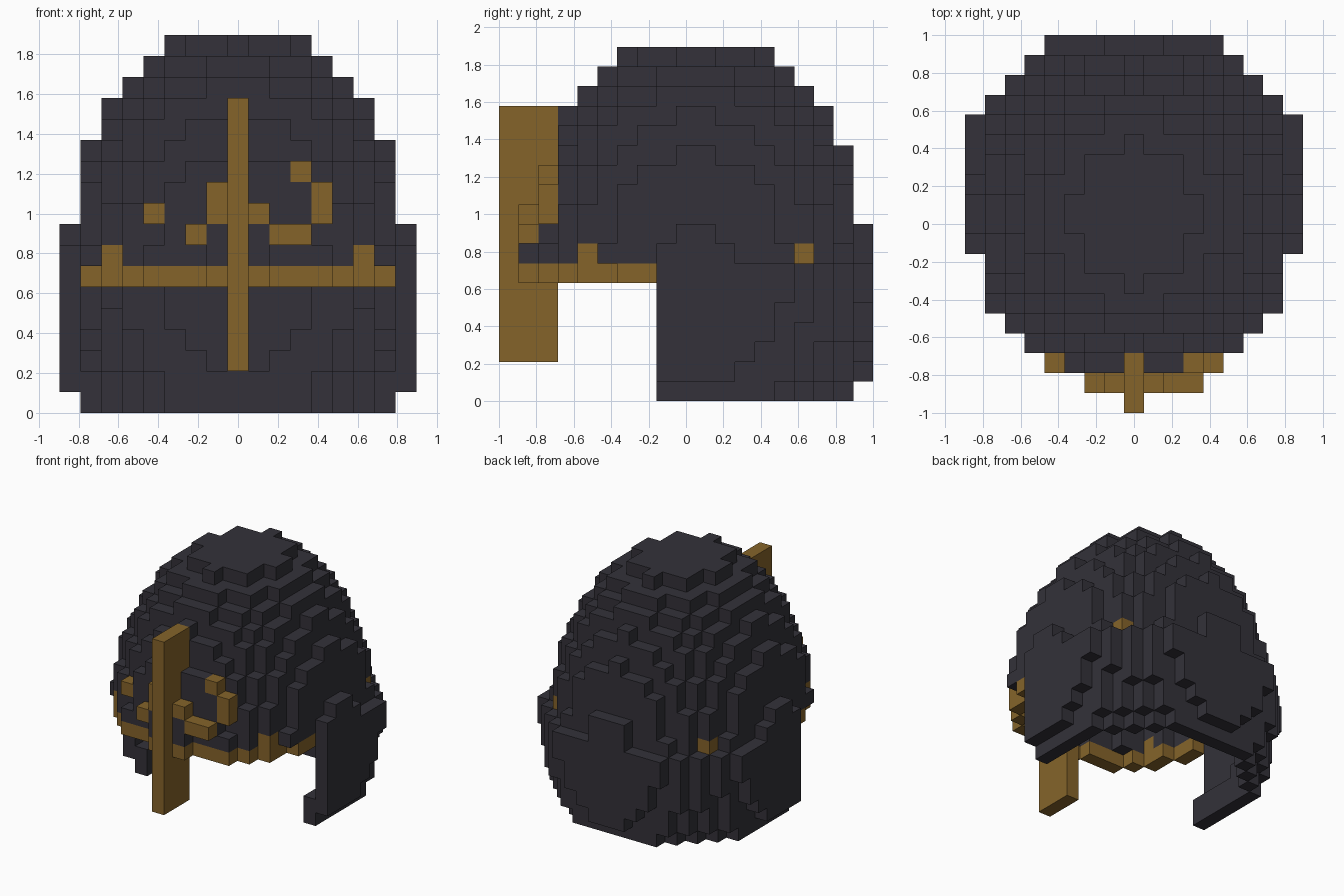
import bpy, bmesh
from mathutils import Vector

if "Cube" in bpy.data.objects:
    bpy.data.objects.remove(bpy.data.objects["Cube"])

V = 2 / 19          # edge of one block
YC = 9.5            # block row on which the dome is centred
CUT = 8             # rows in front of this belong to the open face
BAND = 6            # layer of the brow band
# Squared outline radius, in blocks, of the neck and cheek layers from the floor
NECK = (61, 66.95, 71.5, 75.2, 78, 84, 84)


def material(name, rgb):
    m = bpy.data.materials.new(name)
    m.diffuse_color = (*rgb, 1)
    m.use_nodes = True
    m.node_tree.nodes["Principled BSDF"].inputs["Base Color"].default_value = m.diffuse_color
    return m


steel = material("dark_steel", (0.033, 0.031, 0.041))
bronze = material("bronze", (0.235, 0.127, 0.023))


def radius2(j, k):
    """Squared outline radius, in blocks, of layer k at row j."""
    if k == 12:
        return 50.4
    if k > BAND + 1:
        return 66.4 - 0.4935 * (k - 6.4) ** 2
    if k > BAND:
        return 67.5
    if j < CUT:
        return 66.2
    return NECK[max(k, 0)]        # open underside continues the lowest layer


def solid(i, j, k):
    if k > 17 or abs(i) > 8 or not 1 <= j <= 18:
        return False
    return i * i + 0.886 * (j - YC) ** 2 <= radius2(j, k)


STEPS = [(1, 0, 0), (-1, 0, 0), (0, 1, 0), (0, -1, 0), (0, 0, 1), (0, 0, -1)]
# The wall also thickens where one layer steps in from the next
WALL = STEPS + [(a, b, c) for c in (-1, 1)
                for a, b in ((1, 0), (-1, 0), (0, 1), (0, -1))]


def beside(c, d):
    return (c[0] + d[0], c[1] + d[1], c[2] + d[2])


# Hollow dome with the face opening removed
shell = set()
for i in range(-8, 9):
    for j in range(1, 19):
        for k in range(18):
            c = (i, j, k)
            if j < CUT and k < BAND:
                continue
            if solid(*c) and not all(solid(*beside(c, d)) for d in WALL):
                shell.add(c)

# Bronze fittings
band = {c for c in shell if c[2] == BAND and c[1] < CUT}
rivets = {(s * 6, j, 7) for s in (-1, 1) for j in (4, 15)}
nose = {(0, j, k) for j in range(3) for k in range(2, 15)}
ornament = {(-4, 2, 9), (-2, 1, 8), (-1, 1, 9), (-1, 1, 10), (1, 1, 9),
            (2, 1, 8), (3, 1, 8), (4, 2, 9), (4, 2, 10), (3, 2, 11)}
shell -= band | rivets | nose | ornament
band -= nose
filled = shell | band | rivets | nose | ornament


def build(name, cells, mat):
    """Skin a set of blocks with the faces that touch open air."""
    bm = bmesh.new()
    verts = {}

    def vert(p):
        key = tuple(round(2 * q) for q in p)
        if key not in verts:
            verts[key] = bm.verts.new((p[0] * V, p[1] * V - 1, p[2] * V))
        return verts[key]

    for c in sorted(cells):
        mid = Vector((c[0], c[1] + 0.5, c[2] + 0.5))
        for d in STEPS:
            if beside(c, d) in filled:
                continue
            n = Vector(d)
            u = Vector((d[1], d[2], d[0]))
            w = n.cross(u)
            bm.faces.new([vert(mid + (n + a * u + b * w) / 2)
                          for a, b in ((-1, -1), (1, -1), (1, 1), (-1, 1))])
    me = bpy.data.meshes.new(name)
    bm.to_mesh(me)
    bm.free()
    me.materials.append(mat)
    bpy.context.collection.objects.link(bpy.data.objects.new(name, me))


build("helmet_shell", shell, steel)
build("brow_band", band, bronze)
build("rivets", rivets, bronze)
build("nose_guard", nose, bronze)
build("front_ornament", ornament, bronze)
